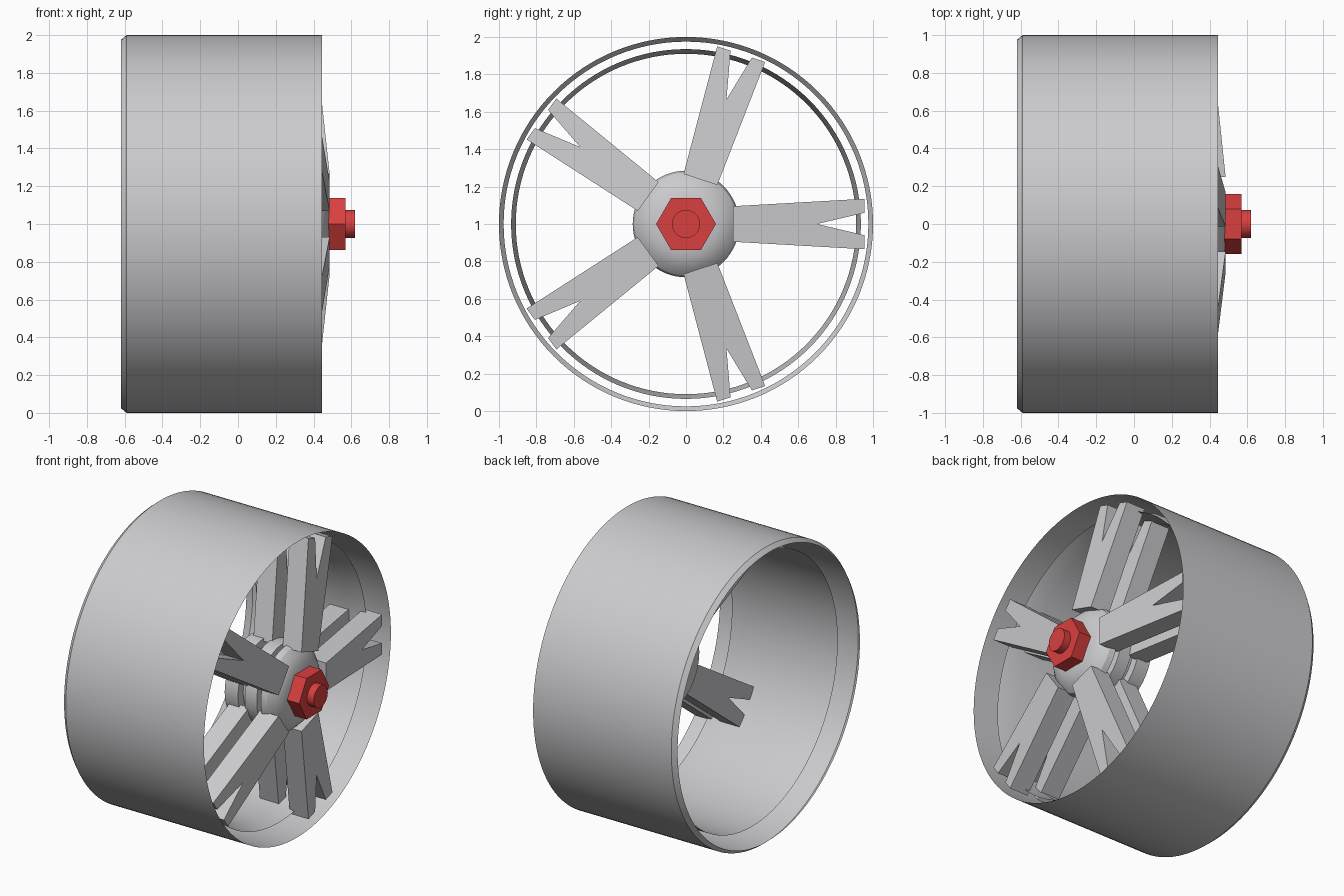
import bpy, bmesh, math
from mathutils import Matrix

cube = bpy.data.objects.get("Cube")
if cube:
    bpy.data.objects.remove(cube)


def material(name, rgb):
    mat = bpy.data.materials.new(name)
    mat.use_nodes = True
    mat.diffuse_color = (*rgb, 1)
    mat.node_tree.nodes["Principled BSDF"].inputs["Base Color"].default_value = (*rgb, 1)
    return mat


silver = material("silver_grey", (0.6, 0.6, 0.62))
red = material("red", (0.7, 0.05, 0.05))


def finish(name, bm, mat, smooth=True):
    mesh = bpy.data.meshes.new(name)
    bm.to_mesh(mesh)
    bm.free()
    mesh.materials.append(mat)
    obj = bpy.data.objects.new(name, mesh)
    bpy.context.collection.objects.link(obj)
    obj.location.z = 1
    if smooth:
        bpy.ops.object.select_all(action="DESELECT")
        obj.select_set(True)
        bpy.context.view_layer.objects.active = obj
        bpy.ops.object.shade_smooth_by_angle(angle=math.radians(30))
    return obj


def lathe(name, profile, mat, sides=96, smooth=True, solid=True):
    """Spin (x, radius) points around the x axis."""
    bm = bmesh.new()
    rings = []
    for x, r in profile:
        rings.append([bm.verts.new((x, r * math.cos(a), r * math.sin(a)))
                      for a in (math.tau * i / sides for i in range(sides))])
    for a, b in zip(rings, rings[1:]):
        for i in range(sides):
            j = (i + 1) % sides
            bm.faces.new((a[i], a[j], b[j], b[i]))
    if solid:
        bm.faces.new(rings[0])
        bm.faces.new(rings[-1])
    bmesh.ops.recalc_face_normals(bm, faces=bm.faces)
    return finish(name, bm, mat, smooth)


# Thin outer barrel with a bevelled back lip, and a floating inner liner
lathe("outer_barrel", [(-0.62, 0.975), (-0.59, 1), (0.445, 1)], silver, 128, solid=False)
lathe("inner_liner", [(-0.5, 0.91), (0.18, 0.91), (0.31, 0.935)], silver, 128, solid=False)

# Grooved hub with a domed front
lathe("hub", [(0.1, 0.285), (0.2, 0.285), (0.2, 0.23), (0.25, 0.23), (0.25, 0.285),
              (0.34, 0.285), (0.34, 0.23), (0.37, 0.23), (0.37, 0.285), (0.41, 0.275),
              (0.45, 0.235), (0.475, 0.18), (0.485, 0.12)], silver, 64)

# Hexagonal nut and round bolt end
lathe("hub_nut", [(0.48, 0.16), (0.57, 0.16)], red, 6, smooth=False)
lathe("hub_bolt", [(0.48, 0.075), (0.62, 0.075)], red, 32)


def spoke_set(name, shift, depth=0.14):
    """Five forked spokes whose faces lean back toward the tips."""
    half = [(0.25, 0.095), (0.955, 0.135), (0.955, 0.06)]
    outline = half + [(0.7, 0)] + [(r, -w) for r, w in reversed(half)]
    bm = bmesh.new()
    for k in range(5):
        turn = Matrix.Rotation(math.tau * k / 5, 3, "X")
        layers = [[bm.verts.new(turn @ Matrix.Identity(3) @ bm_point(r, w, shift - d))
                   for r, w in outline] for d in (0, depth)]
        front, back = layers
        n = len(outline)
        bm.faces.new(front)
        bm.faces.new(back)
        for i in range(n):
            j = (i + 1) % n
            bm.faces.new((front[i], front[j], back[j], back[i]))
    bmesh.ops.recalc_face_normals(bm, faces=bm.faces)
    return finish(name, bm, silver, smooth=False)


def bm_point(r, w, offset):
    from mathutils import Vector
    return Vector((0.485 - 0.105 * (r - 0.25) + offset, r, w))


spoke_set("front_spokes", 0)
spoke_set("rear_spokes", -0.22)
